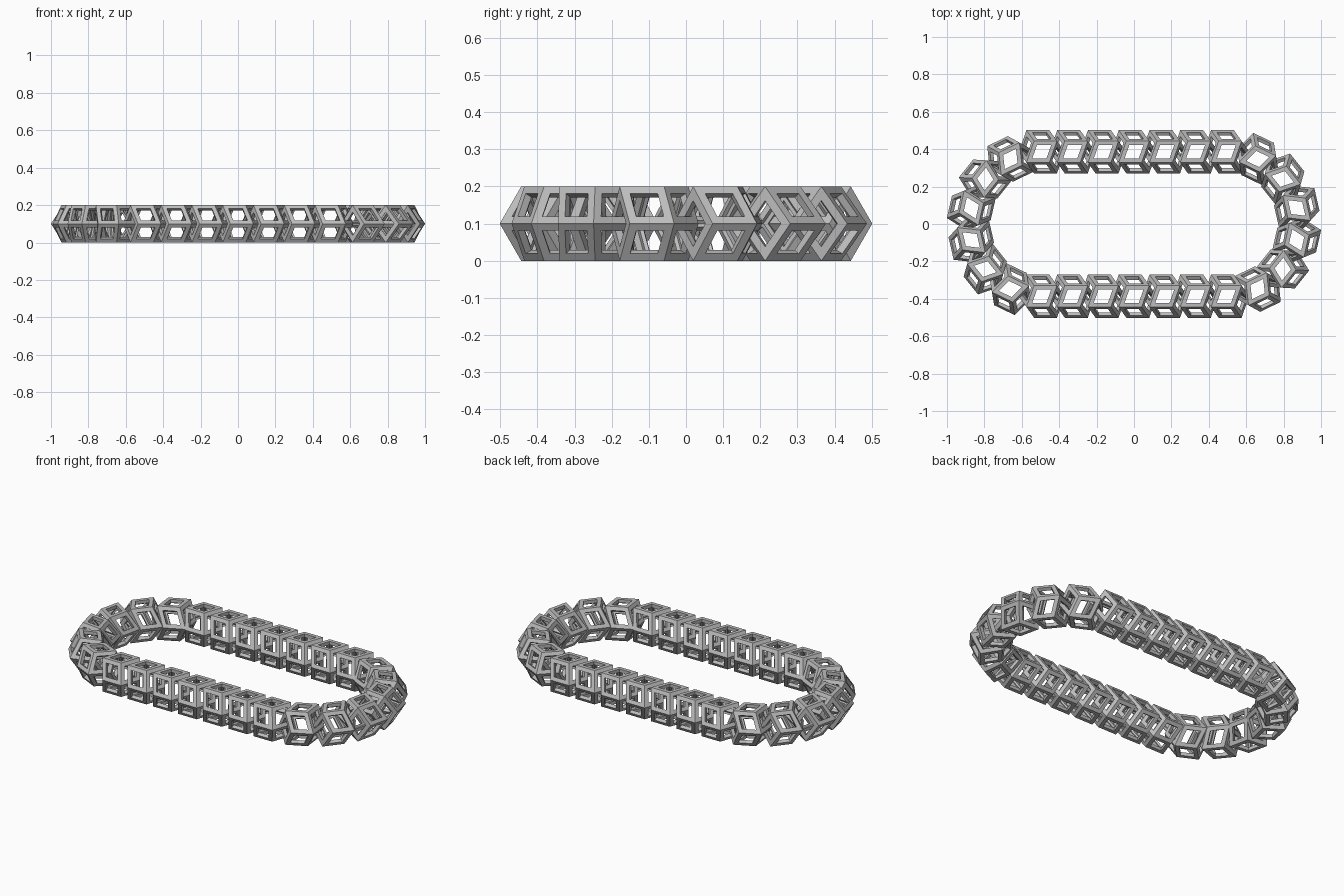
import bpy, bmesh
from math import sin, cos, pi, sqrt
from mathutils import Vector

cube = bpy.data.objects.get("Cube")
if cube:
    bpy.data.objects.remove(cube)

APOTHEM = 0.1                    # half the height of a link
RADIUS = APOTHEM * 2 / sqrt(3)   # corner radius of its hexagonal outline
EDGE = RADIUS * 3 / sqrt(8)      # edge of the rhombic dodecahedron
HOLE = 0.62                      # window size relative to a face
INNER = 0.8                      # inner shell relative to the outer
PITCH, TURN, PER_ROW, PER_END = 0.1645, 0.386, 7, 6

grey = bpy.data.materials.new("Grey")
grey.use_nodes = True
colour = (0.5, 0.5, 0.5, 1)
grey.diffuse_color = colour
grey.node_tree.nodes["Principled BSDF"].inputs["Base Color"].default_value = colour


def ring(k, end):
    """Corner k of the zigzag ring at the back (-1) or front (1) end."""
    k %= 6
    shift = EDGE / 6 * (1 if k % 2 else -1)
    return Vector((end * EDGE / 2 + shift, RADIUS * cos(k * pi / 3), RADIUS * sin(k * pi / 3)))


def link_faces():
    """Six side rhombi and three cap rhombi at each end."""
    faces = [[ring(k, -1), ring(k + 1, -1), ring(k + 1, 1), ring(k, 1)] for k in range(6)]
    for end, first in ((1, 1), (-1, 0)):
        apex = Vector((end * EDGE, 0, 0))
        for k in range(first, 6, 2):
            faces.append([apex, ring(k, end), ring(k + 1, end), ring(k + 2, end)])
    return faces


# Open frame link: every rhombus gets a window with walls to an inner shell
bm = bmesh.new()
for quad in link_faces():
    mid = sum(quad, Vector()) / 4
    loops = [quad,
             [mid + (p - mid) * HOLE for p in quad],
             [mid * INNER + (p - mid) * HOLE for p in quad],
             [p * INNER for p in quad]]
    for a, b in zip(loops, loops[1:]):
        for i in range(4):
            j = (i + 1) % 4
            bm.faces.new([bm.verts.new(p) for p in (a[i], a[j], b[j], b[i])])
bmesh.ops.remove_doubles(bm, verts=bm.verts[:], dist=0.0001)
bmesh.ops.recalc_face_normals(bm, faces=bm.faces[:])
mesh = bpy.data.meshes.new("link")
bm.to_mesh(mesh)
bm.free()
mesh.materials.append(grey)


def add_link(name, x, y, angle):
    link = bpy.data.objects.new(name, mesh)
    link.location = (x, y, APOTHEM)
    link.rotation_euler.z = angle
    bpy.context.collection.objects.link(link)


# Chain: two straight rows joined by two half-circle ends
half = PITCH * (PER_ROW - 1) / 2
for side, row, end in ((1, "back_link", "left_end_link"), (-1, "front_link", "right_end_link")):
    base = 0 if side > 0 else pi
    for i in range(PER_ROW):
        add_link(f"{row}_{i + 1}", side * (i * PITCH - half), side * TURN, base)
    for i in range(1, PER_END + 1):
        t = pi * i / (PER_END + 1)
        add_link(f"{end}_{i}", side * (half + TURN * sin(t)), side * TURN * cos(t), base - t)
